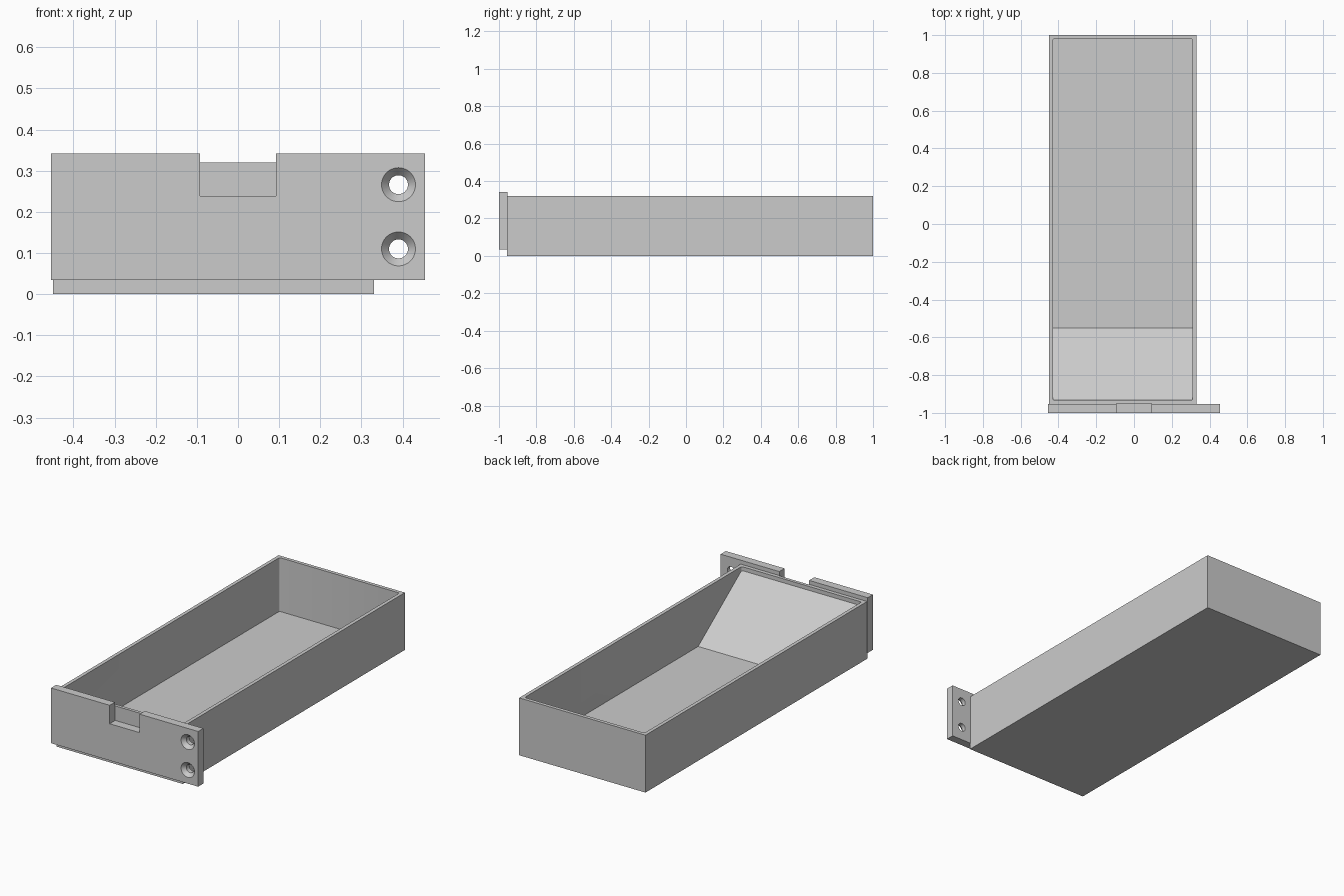
import bpy, bmesh
from mathutils import Matrix, Vector

default = bpy.data.objects.get("Cube")
if default:
    bpy.data.objects.remove(default)

grey = bpy.data.materials.new("plain grey")
grey.use_nodes = True
GREY = (0.6, 0.6, 0.6, 1)
grey.diffuse_color = GREY
grey.node_tree.nodes["Principled BSDF"].inputs["Base Color"].default_value = GREY


def finish(name, bm):
    bmesh.ops.recalc_face_normals(bm, faces=bm.faces)
    mesh = bpy.data.meshes.new(name)
    bm.to_mesh(mesh)
    bm.free()
    mesh.materials.append(grey)
    obj = bpy.data.objects.new(name, mesh)
    bpy.context.collection.objects.link(obj)
    return obj


def prism(name, outline, depth, round_upright=0):
    """Extrude a closed 3D outline along a depth vector."""
    bm = bmesh.new()
    face = bm.faces.new([bm.verts.new(p) for p in outline])
    top = bmesh.ops.extrude_face_region(bm, geom=[face])["geom"]
    bmesh.ops.translate(bm, vec=depth,
                        verts=[v for v in top if isinstance(v, bmesh.types.BMVert)])
    if round_upright:
        upright = [e for e in bm.edges
                   if abs((e.verts[0].co - e.verts[1].co).normalized().z) > 0.99]
        bmesh.ops.bevel(bm, geom=upright, offset=round_upright,
                        segments=3, affect='EDGES', profile=0.5)
    return finish(name, bm)


def box(name, x, y, z):
    outline = [(x[0], y[0], z[0]), (x[1], y[0], z[0]),
               (x[1], y[1], z[0]), (x[0], y[1], z[0])]
    return prism(name, outline, (0, 0, z[1] - z[0]))


def cone(name, x, z, y0, y1, r0, r1):
    """Round cutter along y, with radius r0 at y0 and r1 at y1."""
    bm = bmesh.new()
    bmesh.ops.create_cone(bm, cap_ends=True, segments=48, radius1=r0,
                          radius2=r1, depth=y1 - y0)
    bmesh.ops.rotate(bm, verts=bm.verts, matrix=Matrix.Rotation(-1.5707963, 3, 'X'))
    bmesh.ops.translate(bm, verts=bm.verts, vec=Vector((x, (y0 + y1) / 2, z)))
    return finish(name, bm)


def cut(target, cutter):
    mod = target.modifiers.new(cutter.name, 'BOOLEAN')
    mod.operation = 'DIFFERENCE'
    mod.solver = 'EXACT'
    mod.object = cutter
    cutter.hide_render = True
    cutter.hide_viewport = True


# Tray body, hollowed by a cavity with a sloped front
tray = box("tray", (-0.45, 0.33), (-0.958, 1), (0, 0.32))
profile = [(-0.933, 0.4), (-0.933, 0.298), (-0.55, 0.02), (0.98, 0.02), (0.98, 0.4)]
cavity = prism("cavity_cutter", [(-0.43, y, z) for y, z in profile],
               (0.74, 0, 0), round_upright=0.008)
cut(tray, cavity)

# Front panel with a finger notch
PANEL_BACK = -0.954
panel = box("front_panel", (-0.454, 0.454), (-1, PANEL_BACK), (0.034, 0.342))
notch = box("notch_cutter", (-0.092, 0.092), (-1.1, -0.951), (0.239, 0.5))
cut(panel, notch)
cut(tray, notch)

# Countersunk screw holes
for i, z in enumerate((0.11, 0.266)):
    cut(panel, cone(f"screw_hole_cutter_{i}", 0.39, z, -1.1, -0.9, 0.023, 0.023))
    cut(panel, cone(f"countersink_cutter_{i}", 0.39, z, -1.002, -0.978, 0.043, 0.022))

# Apply the cuts, then smooth only the curved surfaces
bpy.context.view_layer.update()
graph = bpy.context.evaluated_depsgraph_get()
meshes = [(o, bpy.data.meshes.new_from_object(o.evaluated_get(graph)))
          for o in (tray, panel)]
for obj, mesh in meshes:
    obj.modifiers.clear()
    obj.data = mesh
    bpy.ops.object.select_all(action='DESELECT')
    obj.select_set(True)
    bpy.context.view_layer.objects.active = obj
    bpy.ops.object.shade_smooth_by_angle(angle=0.55)
for obj in [o for o in bpy.data.objects if "_cutter" in o.name]:
    bpy.data.objects.remove(obj)
